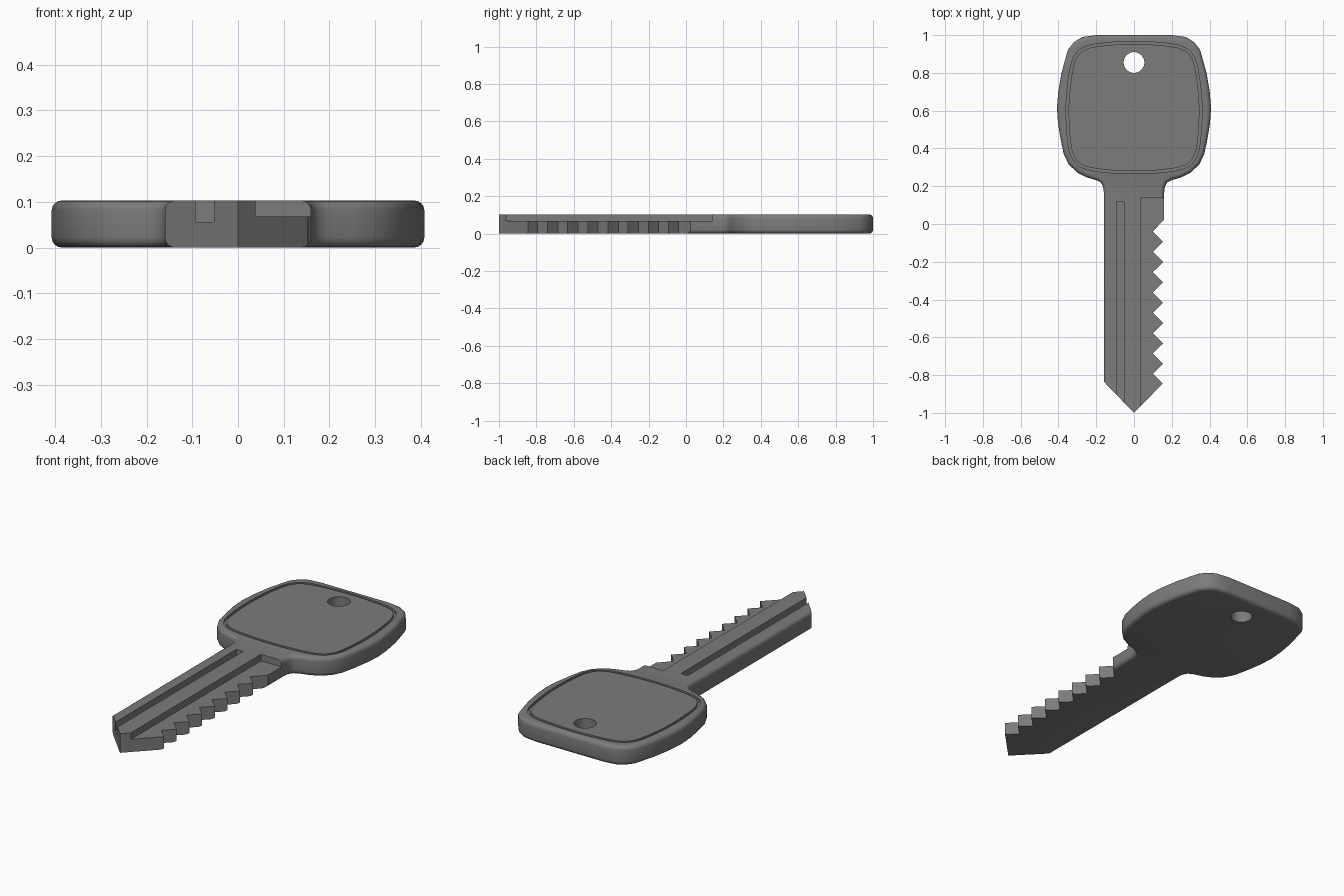
import bpy, bmesh, math
from mathutils import Vector

if "Cube" in bpy.data.objects:
    bpy.data.objects.remove(bpy.data.objects["Cube"])

T = 0.103  # key thickness


def make_object(name, bm):
    bmesh.ops.recalc_face_normals(bm, faces=bm.faces[:])
    me = bpy.data.meshes.new(name)
    bm.to_mesh(me)
    bm.free()
    ob = bpy.data.objects.new(name, me)
    bpy.context.collection.objects.link(ob)
    return ob


def prism(name, pts, z0, z1, bevel=0):
    bm = bmesh.new()
    low = bm.faces.new([bm.verts.new((x, y, z0)) for x, y in pts])
    ext = bmesh.ops.extrude_face_region(bm, geom=[low], use_keep_orig=True)
    bmesh.ops.translate(bm, vec=(0, 0, z1 - z0),
                        verts=[v for v in ext["geom"] if isinstance(v, bmesh.types.BMVert)])
    if bevel:
        rims = [e for e in bm.edges if abs(e.verts[0].co.z - e.verts[1].co.z) < 1e-5]
        bmesh.ops.bevel(bm, geom=rims, offset=bevel, segments=4, profile=0.5, affect='EDGES')
    return make_object(name, bm)


def box(name, x0, x1, y0, y1, z0, z1):
    return prism(name, [(x0, y0), (x1, y0), (x1, y1), (x0, y1)], z0, z1)


def mirrored(half):
    # half runs down the right side; the left side is its reflection
    return half + [(-x, y) for x, y in reversed(half) if x > 0]


def smooth_loop(pts, steps=4):
    out, n = [], len(pts)
    P = [Vector(p) for p in pts]
    for i in range(n):
        a, b, c, d = (P[(i + k) % n] for k in (-1, 0, 1, 2))
        for s in range(steps):
            t = s / steps
            out.append(0.5 * (2 * b + (c - a) * t + (2 * a - 5 * b + 4 * c - d) * t ** 2
                              + (3 * b - a - 3 * c + d) * t ** 3))
    return out


def ring(name, loop, width, z0, z1):
    bm = bmesh.new()
    n, rows = len(loop), []
    for i, p in enumerate(loop):
        t = (loop[(i + 1) % n] - loop[i - 1]).normalized()
        q = p + Vector((t.y, -t.x)) * width
        rows.append([bm.verts.new((v.x, v.y, z)) for v, z in ((p, z0), (p, z1), (q, z1), (q, z0))])
    for i in range(n):
        a, b = rows[i], rows[(i + 1) % n]
        for k in range(4):
            m = (k + 1) % 4
            bm.faces.new((a[k], a[m], b[m], b[k]))
    return make_object(name, bm)


def boolean(target, cutter, op='DIFFERENCE'):
    cutter.hide_render = True
    mod = target.modifiers.new("cut", 'BOOLEAN')
    mod.operation, mod.solver, mod.object = op, 'EXACT', cutter
    bpy.context.view_layer.objects.active = target
    bpy.ops.object.modifier_apply(modifier=mod.name)
    bpy.data.objects.remove(cutter)


# Rounded blank: head and blade in one outline
blank = mirrored([(0.20, 1.0), (0.275, 0.99), (0.318, 0.963), (0.35, 0.922), (0.384, 0.80),
                  (0.401, 0.70), (0.408, 0.615), (0.402, 0.53), (0.388, 0.445), (0.372, 0.37),
                  (0.345, 0.315), (0.30, 0.272), (0.25, 0.247), (0.196, 0.231), (0.176, 0.22),
                  (0.164, 0.20), (0.16, 0.17), (0.16, -1.1)])
key = prism("key", blank, 0, T, bevel=0.022)

# Pointed tip and sawtooth edge, cut straight through
teeth = [(-0.6, 1.2), (-0.6, -0.381), (0, -1.0), (0.152, -0.845)]
for i in range(8):
    y = -0.793 + i * 0.1077
    teeth += [(0.1, y), (0.154, y + 0.053)]
teeth[-1] = (0.16, 0.024)
teeth += [(0.6, 0.46), (0.6, 1.2)]
boolean(key, prism("tooth_cutter", teeth, -0.1, 0.2), 'INTERSECT')

# Blade grooves on the upper side
boolean(key, box("slot_cutter", -0.093, -0.053, -1.2, 0.12, 0.056, 0.2))
boolean(key, box("step_cutter", 0.038, 0.3, -1.2, 0.14, 0.068, 0.2))

# Thin groove framing the head panel
frame = mirrored([(0, 0.967), (0.16, 0.958), (0.26, 0.938), (0.315, 0.89), (0.342, 0.80),
                  (0.36, 0.62), (0.35, 0.43), (0.325, 0.345), (0.27, 0.296), (0.15, 0.273),
                  (0, 0.266)])
boolean(key, ring("frame_cutter", smooth_loop(frame), 0.014, T - 0.012, 0.2))

# Keyring hole
hole = [(0.055 * math.cos(a), 0.855 + 0.055 * math.sin(a))
        for a in (i * math.tau / 32 for i in range(32))]
boolean(key, prism("hole_cutter", hole, -0.1, 0.2))

# Dark metal colour
metal = bpy.data.materials.new("dark_metal")
metal.diffuse_color = (0.2, 0.2, 0.2, 1)
metal.use_nodes = True
metal.node_tree.nodes["Principled BSDF"].inputs["Base Color"].default_value = metal.diffuse_color
key.data.materials.clear()
key.data.materials.append(metal)

bpy.ops.object.select_all(action='DESELECT')
key.select_set(True)
bpy.context.view_layer.objects.active = key
bpy.ops.object.shade_smooth_by_angle(angle=math.radians(32))
